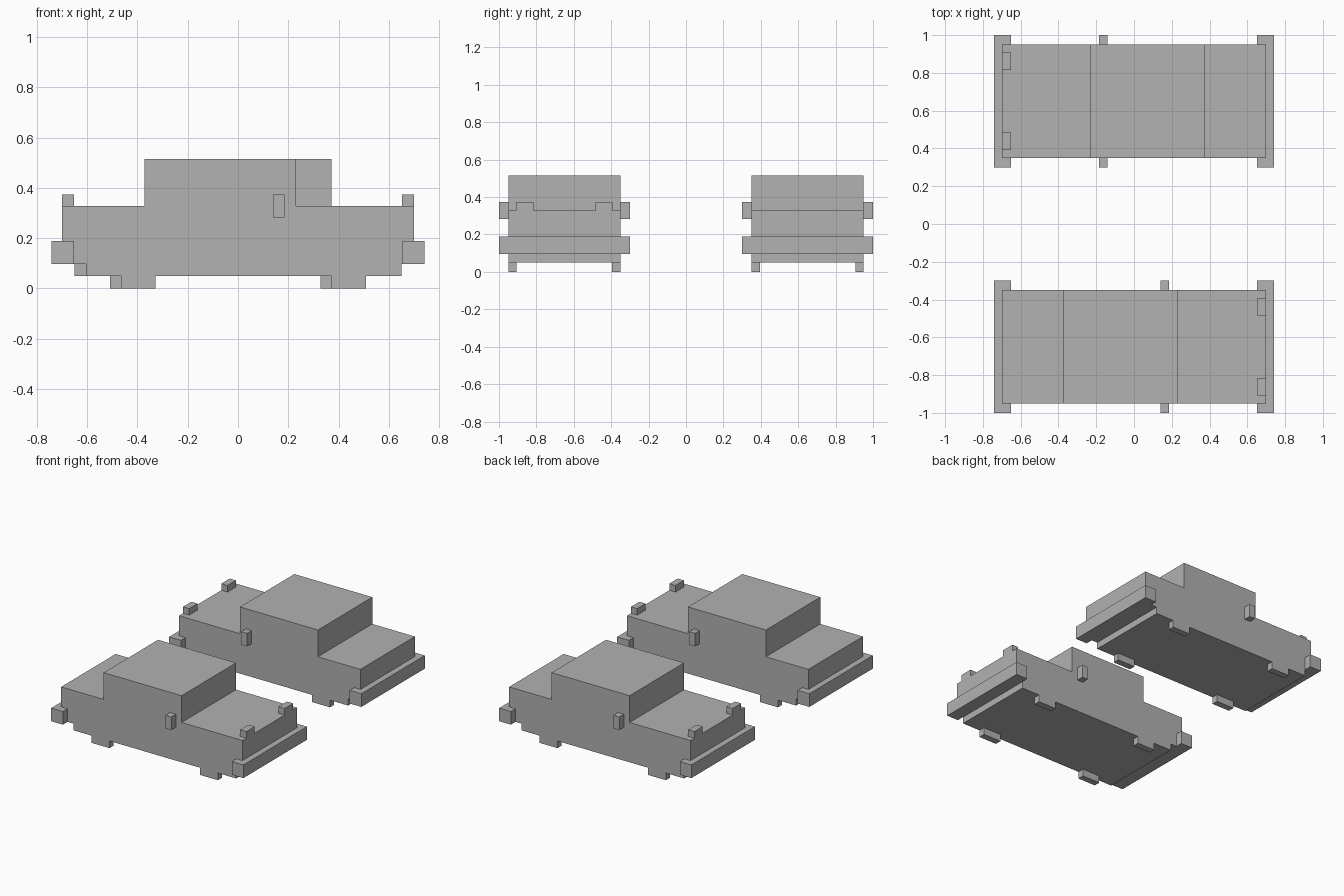
import bpy
import bmesh
from math import pi
from mathutils import Matrix

default = bpy.data.objects.get("Cube")
if default:
    bpy.data.objects.remove(default, do_unlink=True)

# One flat paint for everything
grey = bpy.data.materials.new("plain_grey")
grey.use_nodes = True
COLOUR = (0.445, 0.445, 0.445, 1)
grey.diffuse_color = COLOUR
grey.node_tree.nodes["Principled BSDF"].inputs["Base Color"].default_value = COLOUR

HALF_WIDTH = 0.30


def finish(name, bm, placement):
    bmesh.ops.transform(bm, matrix=placement, verts=bm.verts)
    bmesh.ops.recalc_face_normals(bm, faces=bm.faces)
    mesh = bpy.data.meshes.new(name)
    bm.to_mesh(mesh)
    bm.free()
    mesh.materials.append(grey)
    obj = bpy.data.objects.new(name, mesh)
    bpy.context.collection.objects.link(obj)


def box(name, xs, ys, zs, placement):
    bm = bmesh.new()
    spans = (xs, ys, zs)
    size = [hi - lo for lo, hi in spans]
    centre = [(hi + lo) / 2 for lo, hi in spans]
    matrix = Matrix.Translation(centre) @ Matrix.Diagonal((*size, 1))
    bmesh.ops.create_cube(bm, size=1, matrix=matrix)
    finish(name, bm, placement)


def side_profile(name, outline, placement):
    bm = bmesh.new()
    face = bm.faces.new([bm.verts.new((x, -HALF_WIDTH, z)) for x, z in outline])
    side = bmesh.ops.extrude_face_region(bm, geom=[face])
    moved = [v for v in side["geom"] if isinstance(v, bmesh.types.BMVert)]
    bmesh.ops.translate(bm, vec=(0, 2 * HALF_WIDTH, 0), verts=moved)
    finish(name, bm, placement)


def car(label, placement):
    # Body with boot, cabin, bonnet and stepped underside
    outline = [(-0.605, 0.05), (0.65, 0.05), (0.65, 0.097), (0.70, 0.097),
               (0.70, 0.328), (0.23, 0.328), (0.23, 0.515), (-0.372, 0.515),
               (-0.372, 0.328), (-0.70, 0.328), (-0.70, 0.097), (-0.605, 0.097)]
    side_profile(label + "_body", outline, placement)

    # Bumpers wrap past the body sides
    for end, xs in (("rear", (-0.742, -0.652)), ("front", (0.652, 0.742))):
        box(f"{label}_{end}_bumper", xs, (-0.35, 0.35), (0.096, 0.188), placement)

    # Paired parts on both sides
    for side, s in (("left", 1), ("right", -1)):
        def span(a, b):
            return tuple(sorted((s * a, s * b)))
        for end, xs in (("rear", (-0.465, -0.328)), ("front", (0.372, 0.51))):
            box(f"{label}_{end}_{side}_wheel", xs, span(0.255, 0.30), (0, 0.05), placement)
        box(f"{label}_{side}_mirror", (0.14, 0.185), span(0.30, 0.35), (0.282, 0.374), placement)
        box(f"{label}_{side}_headlight", (0.652, 0.70), span(0.165, 0.258), (0.328, 0.374), placement)


# Two cars side by side, pointing opposite ways
near = Matrix.Translation((0, -0.65, 0))
car("near_car", near)
car("far_car", Matrix.Rotation(pi, 4, "Z") @ near)
